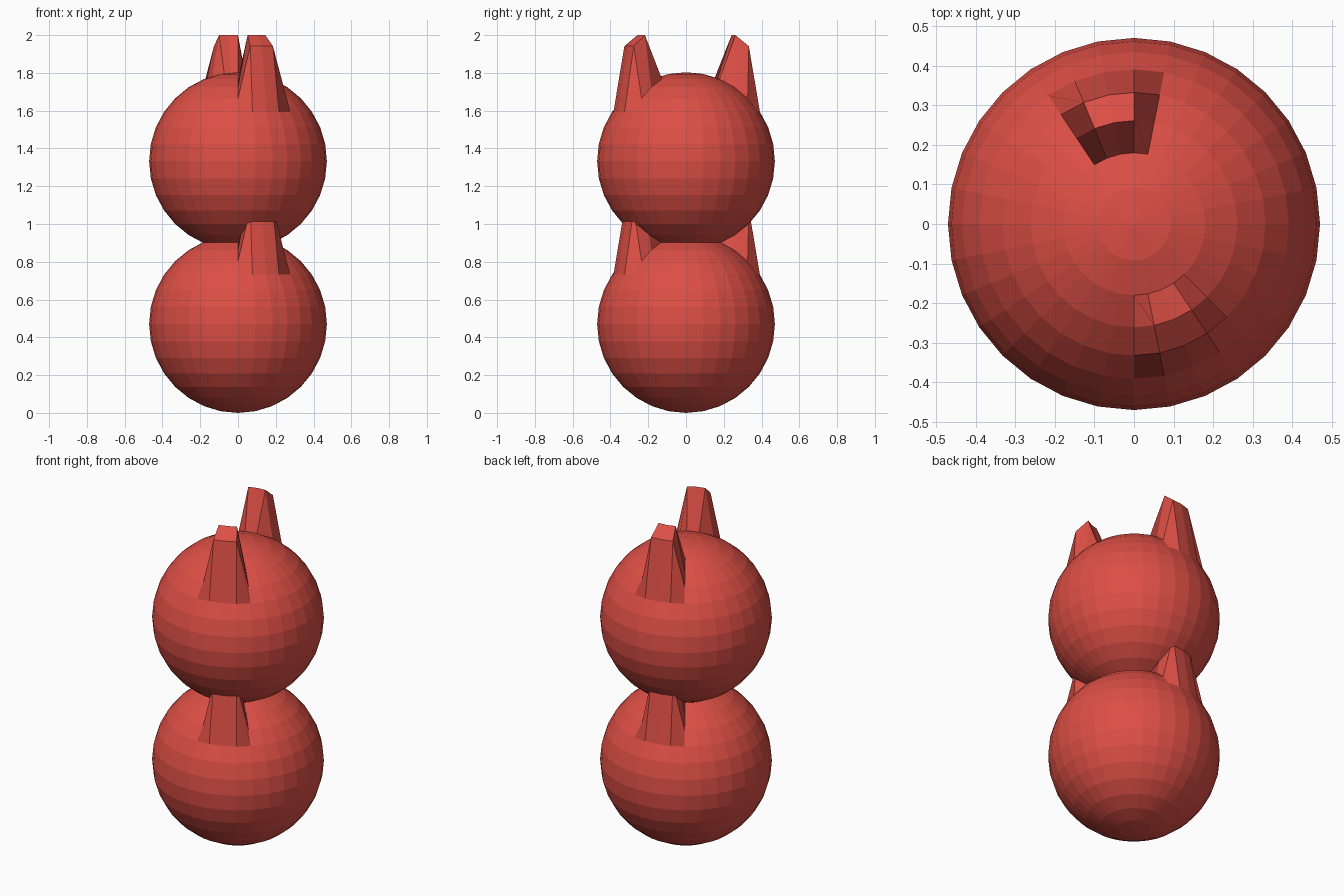
import bpy, bmesh, math

if "Cube" in bpy.data.objects:
    bpy.data.objects.remove(bpy.data.objects["Cube"])

R = 0.4705          # ball radius
RAISE = 0.276       # how far the ear points are pulled up
STEP = math.pi / 16  # angle between neighbouring rings and segments

red = bpy.data.materials.new("warm_red")
red.diffuse_color = (0.72, 0.078, 0.06, 1.0)
red.use_nodes = True
red.node_tree.nodes["Principled BSDF"].inputs["Base Color"].default_value = red.diffuse_color


def is_ear_point(co):
    """Two rings of the upper half, three segments wide, front and back."""
    ring = round(math.acos(max(-1, min(1, co.z / R))) / STEP)
    if ring not in (3, 4):
        return False
    front = round(math.atan2(co.x, -co.y) / STEP)   # steps from -y towards +x
    back = round(math.atan2(-co.x, co.y) / STEP)    # steps from +y towards -x
    return front in (1, 2, 3) or back in (0, 1, 2)


def eared_ball(name, z):
    bm = bmesh.new()
    bmesh.ops.create_uvsphere(bm, u_segments=32, v_segments=16, radius=R)
    # pull the ear points straight up out of the ball
    ears = [v for v in bm.verts if is_ear_point(v.co)]
    bmesh.ops.translate(bm, verts=ears, vec=(0, 0, RAISE))
    mesh = bpy.data.meshes.new(name)
    bm.to_mesh(mesh)
    bm.free()
    mesh.materials.append(red)
    obj = bpy.data.objects.new(name, mesh)
    obj.location.z = z
    bpy.context.collection.objects.link(obj)


# body and head are the same eared ball, stacked
eared_ball("body", R)
eared_ball("head", 2.0 - RAISE - R * math.cos(3 * STEP))
